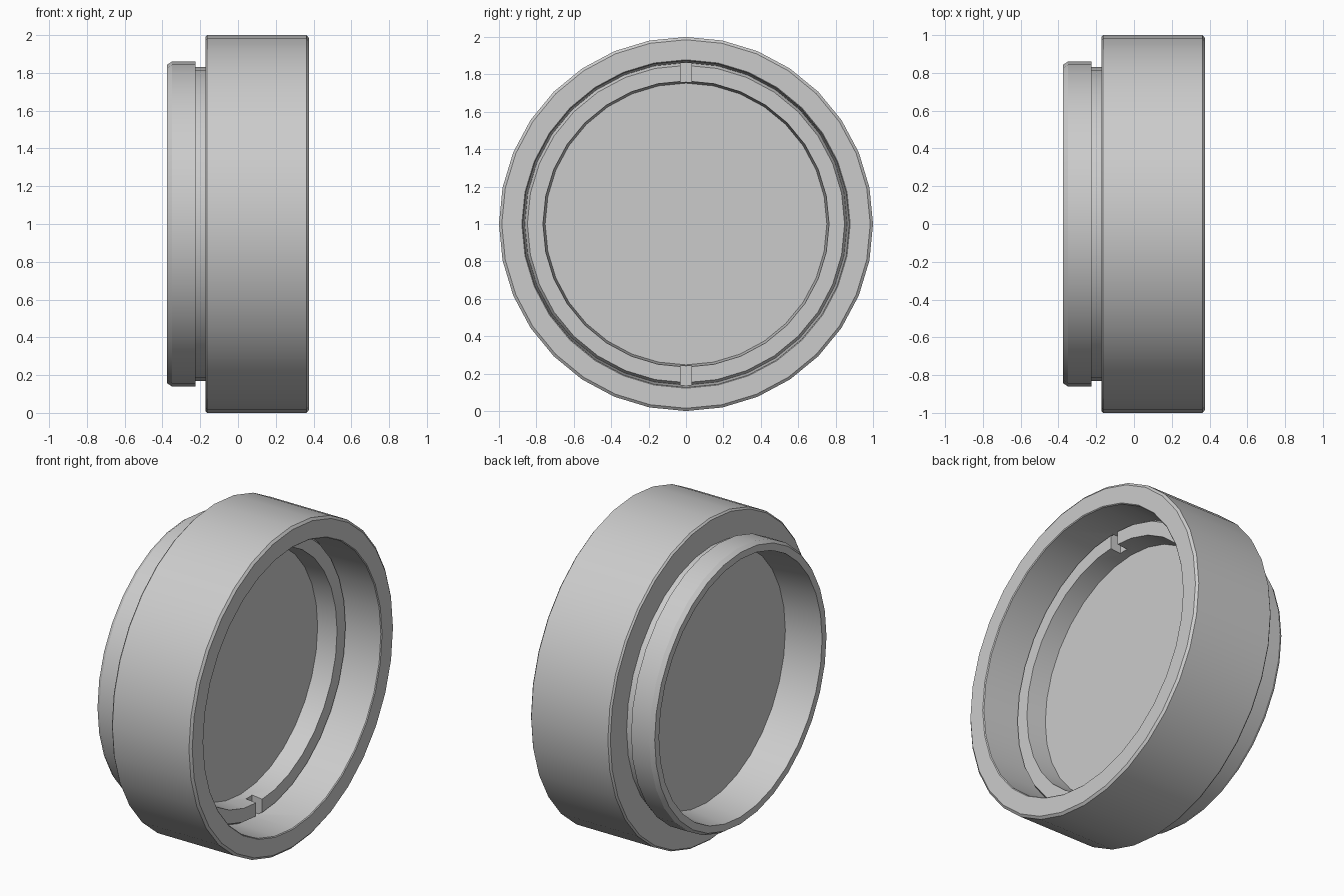
import bpy, bmesh, math
from mathutils import Matrix, Vector

old = bpy.data.objects.get("Cube")
if old:
    bpy.data.objects.remove(old, do_unlink=True)

SEGMENTS = 32
CENTRE = Vector((0, 0, 1))

# single flat colour
grey = bpy.data.materials.new("light_grey")
grey.use_nodes = True
colour = (0.6, 0.6, 0.6, 1)
grey.diffuse_color = colour
bsdf = grey.node_tree.nodes["Principled BSDF"]
bsdf.inputs["Base Color"].default_value = colour
bsdf.inputs["Roughness"].default_value = 0.6


def make_object(name, bm):
    bmesh.ops.recalc_face_normals(bm, faces=bm.faces)
    mesh = bpy.data.meshes.new(name)
    bm.to_mesh(mesh)
    bm.free()
    mesh.materials.append(grey)
    obj = bpy.data.objects.new(name, mesh)
    bpy.context.collection.objects.link(obj)
    return obj


def lathe(name, profile):
    """Turn (x, radius) points around the horizontal x axis."""
    bm = bmesh.new()
    verts = [bm.verts.new(CENTRE + Vector((x, 0, r))) for x, r in profile]
    edges = [bm.edges.new(pair) for pair in zip(verts, verts[1:])]
    bmesh.ops.spin(bm, geom=verts + edges, cent=CENTRE, axis=(1, 0, 0),
                   angle=math.tau, steps=SEGMENTS, use_merge=False)
    bmesh.ops.remove_doubles(bm, verts=bm.verts, dist=0.0005)
    return make_object(name, bm)


# cap body: from the recessed disc, over the wide ring, to the rear flange
body = lathe("cap_body", [
    (0.02, 0), (0.02, 0.753),                     # front disc
    (0.145, 0.765),                               # tapered wall up to the ledge
    (0.145, 0.848), (0.12, 0.862),                # ledge outer chamfer
    (0.37, 0.873), (0.375, 0.878),                # front opening wall
    (0.375, 0.985), (0.363, 1.0),                 # wide outer ring
    (-0.163, 1.0), (-0.173, 0.99),
    (-0.173, 0.83), (-0.225, 0.83),               # neck
    (-0.225, 0.86), (-0.35, 0.86), (-0.375, 0.843),  # rear flange
    (-0.375, 0.80), (-0.14, 0.775), (-0.14, 0),   # rear recess and disc
])

# notches through the ledge at the top and bottom
bpy.context.view_layer.objects.active = body
for name, side in (("top_notch_cutter", 1), ("bottom_notch_cutter", -1)):
    bm = bmesh.new()
    place = Matrix.Translation(CENTRE + Vector((0.125, 0, side * 0.80)))
    bmesh.ops.create_cube(bm, size=1, matrix=place @ Matrix.Diagonal((0.10, 0.06, 0.12, 1)))
    cutter = make_object(name, bm)
    cutter.hide_render = True
    cut = body.modifiers.new(name, 'BOOLEAN')
    cut.operation = 'DIFFERENCE'
    cut.solver = 'EXACT'
    cut.object = cutter
    bpy.ops.object.modifier_apply(modifier=cut.name)
    bpy.data.objects.remove(cutter, do_unlink=True)

# smooth round walls with sharp rims
body.select_set(True)
bpy.ops.object.shade_smooth_by_angle(angle=math.radians(30))
